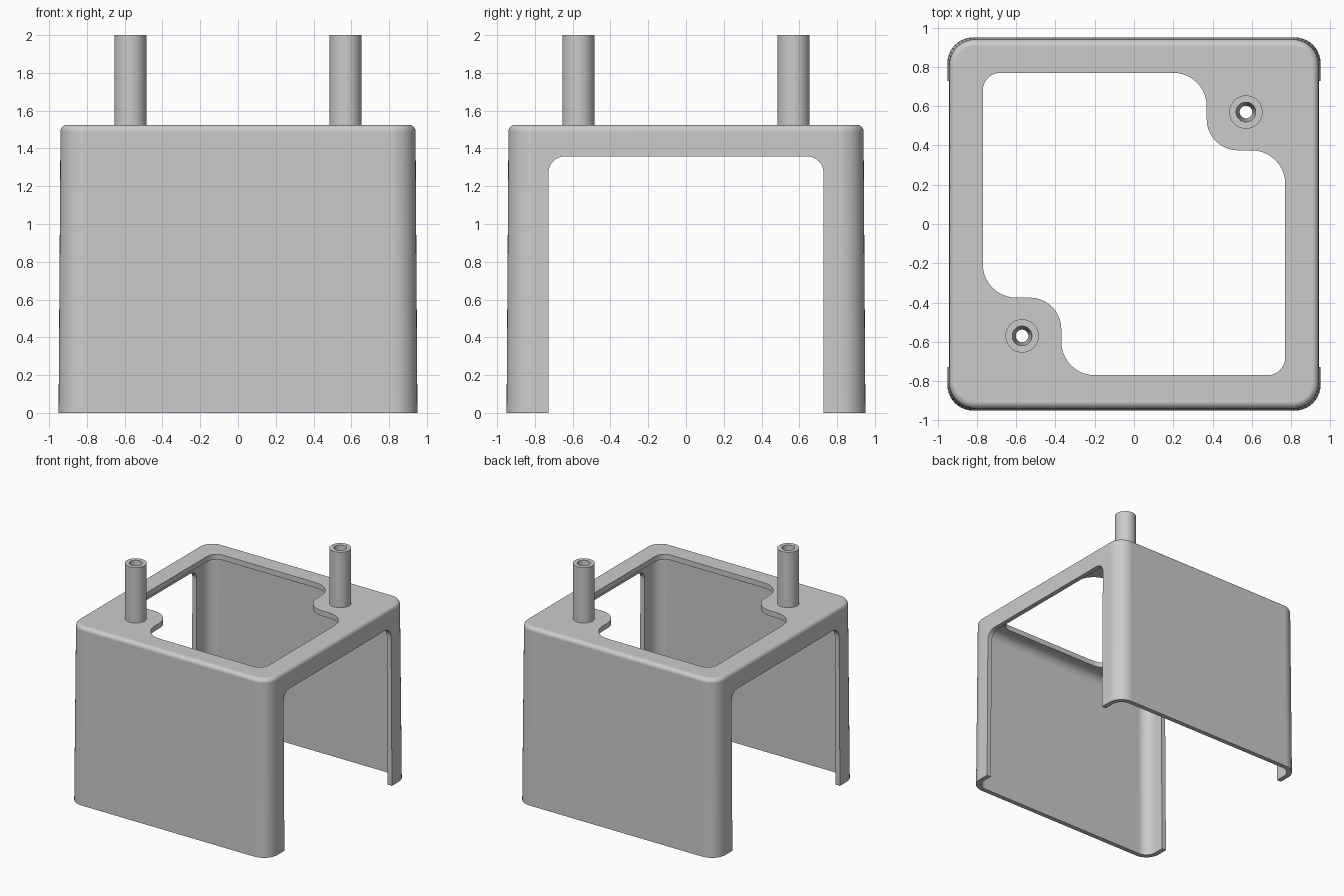
import bpy, bmesh, math
from mathutils import Vector

if "Cube" in bpy.data.objects:
    bpy.data.objects.remove(bpy.data.objects["Cube"])

grey = bpy.data.materials.new("light grey")
grey.diffuse_color = (0.6, 0.6, 0.6, 1)
grey.use_nodes = True
grey.node_tree.nodes["Principled BSDF"].inputs["Base Color"].default_value = grey.diffuse_color


def rounded(corners, seg=10):
    """Right-angled polygon of (x, y, radius) corners -> filleted outline."""
    out = []
    n = len(corners)
    for i, (x, y, r) in enumerate(corners):
        p = Vector((x, y))
        if r == 0:
            out.append(p)
            continue
        u = (Vector(corners[i - 1][:2]) - p).normalized()
        v = (Vector(corners[(i + 1) % n][:2]) - p).normalized()
        for k in range(seg + 1):
            t = math.pi / 2 * k / seg
            out.append(p + r * (u + v) - r * (v * math.cos(t) + u * math.sin(t)))
    return out


def loft(name, rings, cap=True, closed=False):
    """Skin a list of equal-length 3D rings."""
    bm = bmesh.new()
    vs = [[bm.verts.new(p) for p in ring] for ring in rings]
    pairs = list(zip(vs, vs[1:])) + ([(vs[-1], vs[0])] if closed else [])
    for a, b in pairs:
        for i in range(len(a)):
            j = (i + 1) % len(a)
            bm.faces.new((a[i], a[j], b[j], b[i]))
    if cap:
        bm.faces.new(vs[0])
        bm.faces.new(vs[-1])
    bmesh.ops.recalc_face_normals(bm, faces=bm.faces)
    me = bpy.data.meshes.new(name)
    bm.to_mesh(me)
    bm.free()
    me.materials.append(grey)
    ob = bpy.data.objects.new(name, me)
    bpy.context.collection.objects.link(ob)
    return ob


def activate(ob):
    bpy.ops.object.select_all(action='DESELECT')
    ob.select_set(True)
    bpy.context.view_layer.objects.active = ob


def cut(ob, cutter):
    activate(ob)
    m = ob.modifiers.new("cut", 'BOOLEAN')
    m.operation, m.solver, m.object = 'DIFFERENCE', 'EXACT', cutter
    bpy.ops.object.modifier_apply(modifier=m.name)
    bpy.data.objects.remove(cutter)


def smooth(ob):
    activate(ob)
    bpy.ops.object.shade_smooth_by_angle(angle=math.radians(30))
    w = ob.modifiers.new("flat face normals", 'WEIGHTED_NORMAL')
    w.keep_sharp = True


def circle(x, y, r, z, n=48):
    return [(x + r * math.cos(2 * math.pi * i / n),
             y + r * math.sin(2 * math.pi * i / n), z) for i in range(n)]


def square_ring(h, r, z):
    sq = [(h, -h, r), (h, h, r), (-h, h, r), (-h, -h, r)]
    return [(p.x, p.y, z) for p in rounded(sq)]


def skin(inset, top, corner, edge, seg=8):
    """Drafted box wall from the floor up, with a rounded top edge."""
    rings = [square_ring(0.95 - inset, corner, 0)]
    for k in range(seg + 1):
        a = math.pi / 2 * k / seg
        d = edge * (1 - math.cos(a))
        rings.append(square_ring(0.94 - inset - d, corner - d,
                                 top - edge + edge * math.sin(a)))
    return rings


# hollow cover, open at the bottom
cover = loft("cover", skin(0.04, 1.48, 0.095, 0.08)[::-1] + skin(0, 1.525, 0.13, 0.035))

# large top window, stepped around the two posts
half = [(0.77, -0.77, 0.09), (0.77, 0.375, 0.17), (0.37, 0.375, 0.16), (0.37, 0.77, 0.17)]
outline = rounded(half + [(-x, -y, r) for x, y, r in half])
cut(cover, loft("window_cutter", [[(p.x, p.y, z) for p in outline] for z in (1.3, 1.7)]))

# opening through both sides
arch = rounded([(-0.728, -0.2, 0), (0.728, -0.2, 0), (0.728, 1.357, 0.085), (-0.728, 1.357, 0.085)])
cut(cover, loft("side_cutter", [[(x, p.x, p.y) for p in arch] for x in (-1.2, 1.2)]))

# posts with tapered bores that run through the top plate
for s, name in ((-1, "front_left_post"), (1, "back_right_post")):
    c = 0.57 * s
    cut(cover, loft("bore_cutter", [circle(c, c, 0.032, z) for z in (1.4, 1.6)]))
    post = loft(name, [circle(c, c, 0.085, 1.515), circle(c, c, 0.085, 2.0),
                       circle(c, c, 0.05, 2.0), circle(c, c, 0.033, 1.515)],
                cap=False, closed=True)
    smooth(post)

smooth(cover)
